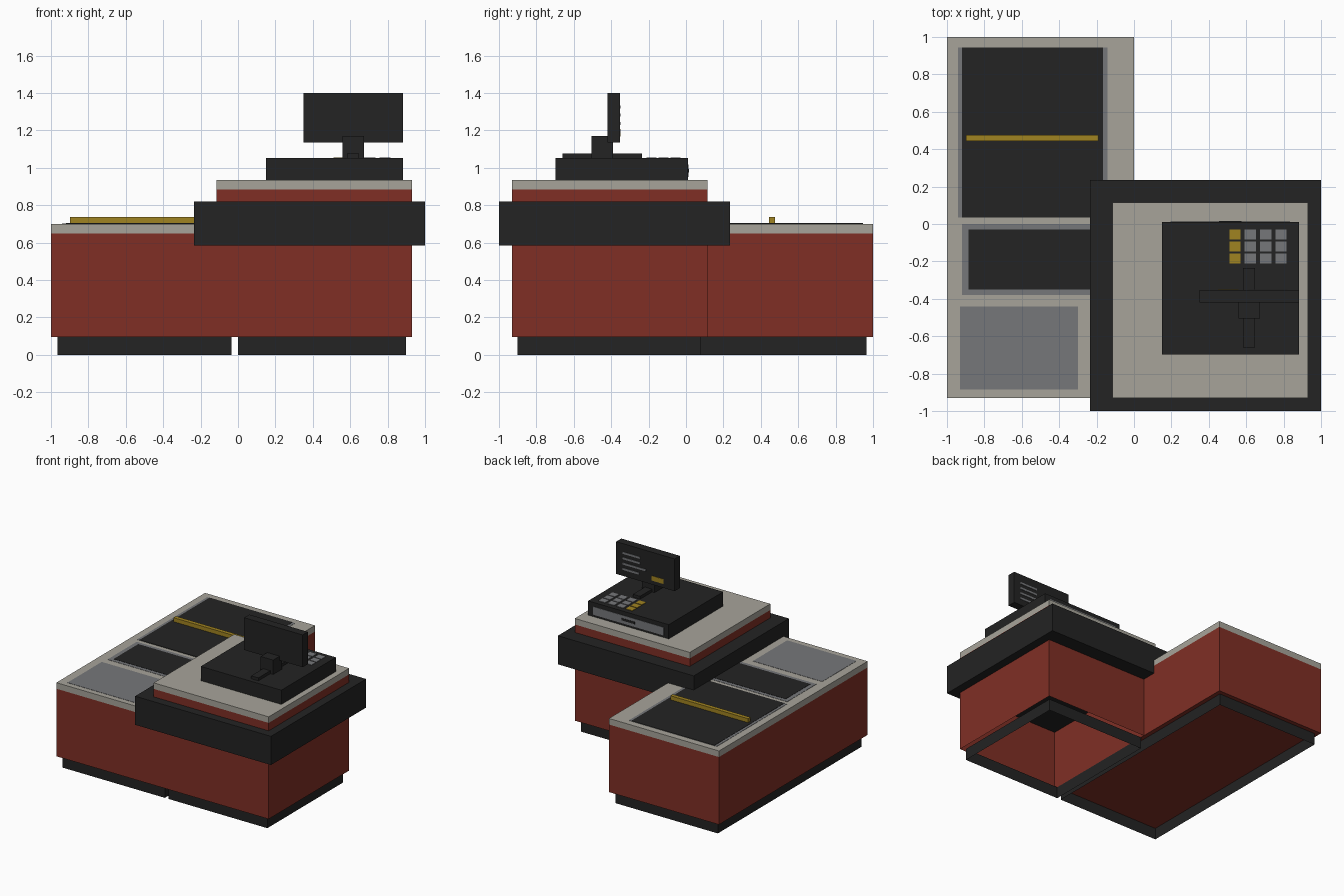
import bpy, bmesh

if "Cube" in bpy.data.objects:
    bpy.data.objects.remove(bpy.data.objects["Cube"])


def srgb(r, g, b):
    def f(c):
        c /= 255
        return c / 12.92 if c <= 0.04045 else ((c + 0.055) / 1.055) ** 2.4
    return (f(r), f(g), f(b), 1)


def material(name, rgb):
    m = bpy.data.materials.new(name)
    m.diffuse_color = srgb(*rgb)
    m.use_nodes = True
    m.node_tree.nodes["Principled BSDF"].inputs["Base Color"].default_value = m.diffuse_color
    return m


RED = material("brick red", (128, 47, 37))
DARK = material("charcoal", (35, 35, 35))
GREY = material("steel grey", (118, 119, 122))
STONE = material("warm stone", (167, 164, 154))
GOLD = material("mustard", (160, 131, 33))


def box(name, x, y, z, mat, tube=False):
    """Box from min/max pairs; a tube has side walls only."""
    bm = bmesh.new()
    bmesh.ops.create_cube(bm, size=1)
    for v in bm.verts:
        v.co = [r[0] if c < 0 else r[1] for c, r in zip(v.co, (x, y, z))]
    if tube:
        caps = [f for f in bm.faces if abs(f.normal.z) > 0.9]
        bmesh.ops.delete(bm, geom=caps, context='FACES_ONLY')
    me = bpy.data.meshes.new(name)
    bm.to_mesh(me)
    bm.free()
    me.materials.append(mat)
    ob = bpy.data.objects.new(name, me)
    bpy.context.collection.objects.link(ob)
    return ob


# long conveyor counter
box("conveyor_plinth", (-0.965, -0.035), (-0.9, 0.965), (0, 0.095), DARK, True)
box("conveyor_body", (-1, 0), (-0.93, 1), (0.095, 0.65), RED)
box("conveyor_top", (-1, 0), (-0.93, 1), (0.65, 0.70), STONE)

# belts, frames and bagging plate
box("rear_belt_frame", (-0.942, -0.142), (0.035, 0.945), (0.697, 0.702), GREY)
box("rear_belt", (-0.92, -0.165), (0.035, 0.945), (0.698, 0.704), DARK)
box("front_belt_frame", (-0.92, -0.165), (-0.38, 0.0), (0.697, 0.702), GREY)
box("front_belt", (-0.885, -0.2), (-0.35, -0.03), (0.698, 0.704), DARK)
box("bagging_plate", (-0.93, -0.30), (-0.885, -0.44), (0.697, 0.702), GREY)
box("divider_bar", (-0.897, -0.19), (0.443, 0.475), (0.703, 0.737), GOLD)

# register counter, hollow underneath
box("register_plinth", (0, 0.897), (-0.9, 0.08), (0, 0.095), DARK, True)
box("register_body", (0, 0.93), (-0.93, 0.115), (0.095, 0.60), RED, True)
box("bumper_band", (-0.235, 1), (-1, 0.235), (0.585, 0.82), DARK)
box("register_upper_body", (-0.115, 0.93), (-0.93, 0.115), (0.815, 0.885), RED)
box("register_top", (-0.115, 0.93), (-0.93, 0.115), (0.885, 0.935), STONE)

# cash register with drawer
box("cash_register", (0.15, 0.882), (-0.697, 0.01), (0.935, 1.052), DARK)
box("drawer_front", (0.195, 0.835), (0.008, 0.013), (0.952, 1.018), GREY)
box("drawer_handle", (0.455, 0.575), (0.010, 0.016), (0.976, 0.994), DARK)

# keypad: first column mustard, the rest grey
for c in range(4):
    for r in range(3):
        x, y = 0.51 + c * 0.082, -0.03 - r * 0.0635
        box(f"key_{c}_{r}", (x, x + 0.06), (y - 0.053, y), (1.05, 1.056),
            GREY if c else GOLD)

# monitor and stand
box("stand_foot", (0.582, 0.647), (-0.66, -0.235), (1.05, 1.076), DARK)
box("stand_neck", (0.56, 0.673), (-0.505, -0.39), (1.05, 1.17), DARK)
box("monitor", (0.35, 0.882), (-0.42, -0.353), (1.135, 1.40), DARK)

# screen readout on the cashier side
for i, length in enumerate((0.16, 0.16, 0.21, 0.15)):
    z = 1.325 - i * 0.044
    box(f"screen_line_{i}", (0.822 - length, 0.822), (-0.356, -0.350),
        (z - 0.008, z + 0.008), GREY)
box("screen_button", (0.45, 0.56), (-0.356, -0.350), (1.168, 1.207), GOLD)
